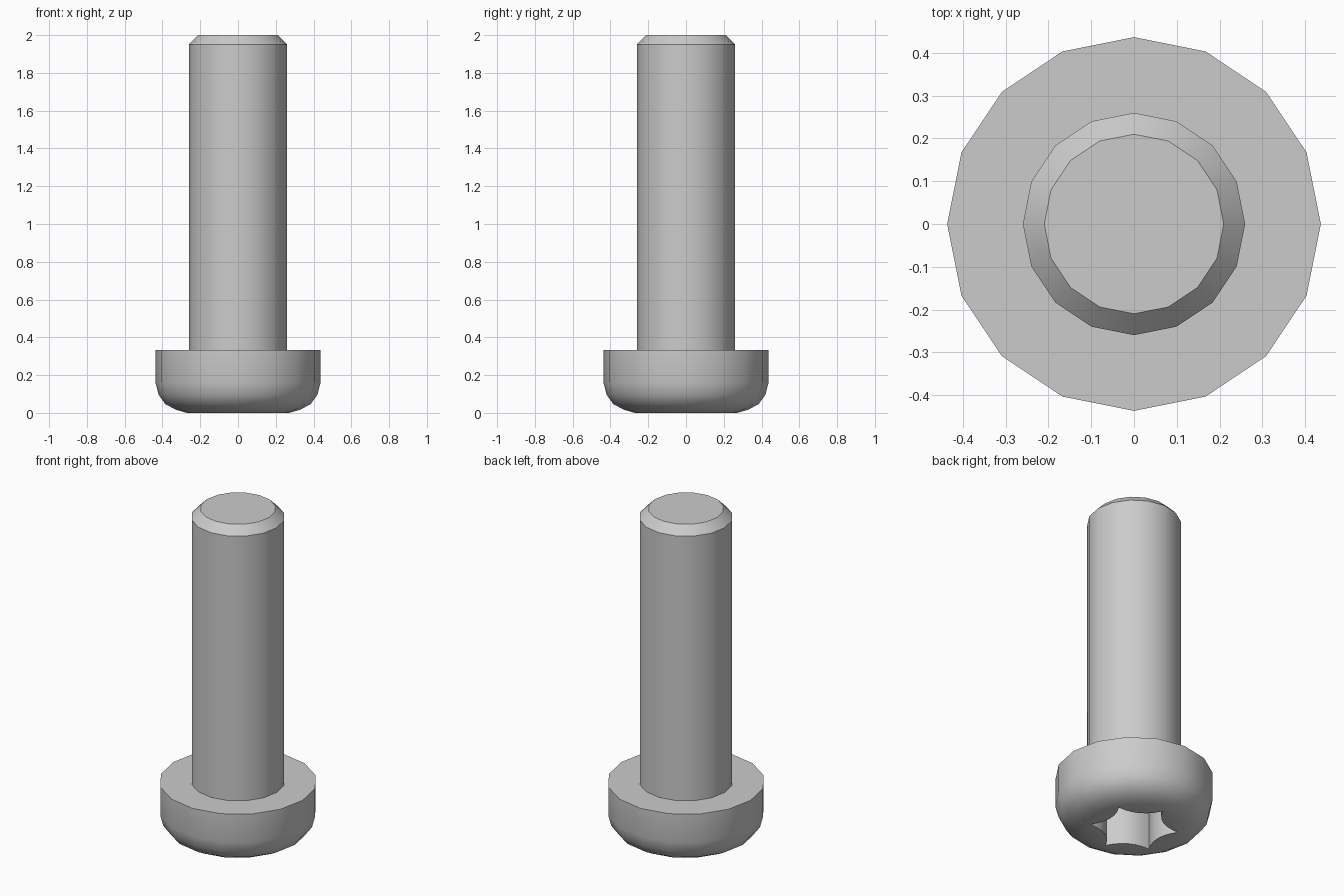
import bpy, bmesh, math

cube = bpy.data.objects.get("Cube")
if cube:
    bpy.data.objects.remove(cube, do_unlink=True)

SIDES = 16
steel = bpy.data.materials.new("grey_steel")
steel.use_nodes = True
steel.diffuse_color = (0.6, 0.6, 0.6, 1)
steel.node_tree.nodes["Principled BSDF"].inputs["Base Color"].default_value = (0.6, 0.6, 0.6, 1)


def loft(name, rings):
    """Closed solid through a stack of rings of (x, y, z) points, bottom first."""
    bm = bmesh.new()
    loops = [[bm.verts.new(p) for p in ring] for ring in rings]
    n = len(loops[0])
    for low, high in zip(loops, loops[1:]):
        for i in range(n):
            j = (i + 1) % n
            bm.faces.new((low[i], low[j], high[j], high[i]))
    bm.faces.new(loops[0][::-1])
    bm.faces.new(loops[-1])
    mesh = bpy.data.meshes.new(name)
    bm.to_mesh(mesh)
    bm.free()
    mesh.materials.append(steel)
    obj = bpy.data.objects.new(name, mesh)
    bpy.context.collection.objects.link(obj)
    return obj


def lathe(name, profile):
    turns = [2 * math.pi * i / SIDES for i in range(SIDES)]
    return loft(name, [[(r * math.cos(a), r * math.sin(a), z) for a in turns]
                       for r, z in profile])


def select(obj):
    bpy.ops.object.select_all(action="DESELECT")
    obj.select_set(True)
    bpy.context.view_layer.objects.active = obj


# Chamfered shank
shank = lathe("shank", [(0.26, 0.31), (0.26, 1.95), (0.21, 2.0)])

# Head with rounded lower rim
head = lathe("head", [(0.27, 0), (0.33, 0.017), (0.385, 0.047),
                      (0.42, 0.095), (0.437, 0.16), (0.437, 0.333)])

# Six-pointed drive recess with hollow flanks
TIP, DIP, STEPS = 0.245, 0.04, 6
outline = []
for k in range(6):
    a, b = (math.radians(30 + 60 * (k + i)) for i in (0, 1))
    mid = (a + b) / 2
    for s in range(STEPS):
        t = s / STEPS
        sag = DIP * 4 * t * (1 - t)
        outline.append((
            TIP * ((1 - t) * math.cos(a) + t * math.cos(b)) - sag * math.cos(mid),
            TIP * ((1 - t) * math.sin(a) + t * math.sin(b)) - sag * math.sin(mid)))
cutter = loft("recess_cutter", [[(x, y, z) for x, y in outline] for z in (-0.1, 0.25)])
cutter.hide_render = True

cut = head.modifiers.new("drive_recess", "BOOLEAN")
cut.operation = "DIFFERENCE"
cut.solver = "EXACT"
cut.object = cutter
select(head)
bpy.ops.object.modifier_apply(modifier=cut.name)
bpy.data.objects.remove(cutter, do_unlink=True)

# Smooth shading with crisp rims
for part in (shank, head):
    select(part)
    bpy.ops.object.shade_smooth_by_angle(angle=math.radians(30))
